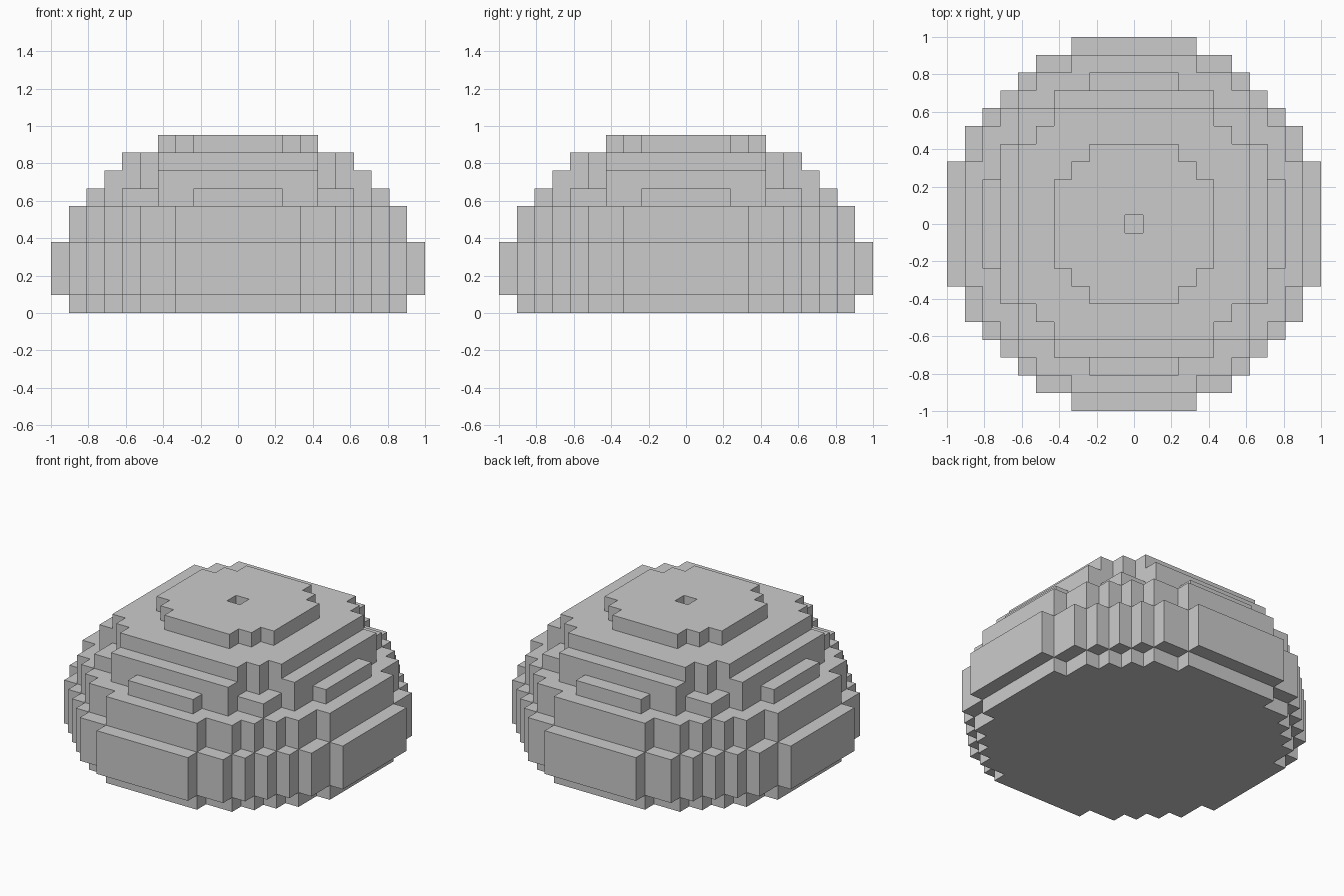
import bpy, bmesh

if "Cube" in bpy.data.objects:
    bpy.data.objects.remove(bpy.data.objects["Cube"])

U = 2 / 21  # edge of one cube

def stepped_outline(steps):
    """Full outline from quarter steps (half-width, half-depth) in cubes."""
    quarter = []
    for i, (a, b) in enumerate(steps):
        quarter.append((a + 0.5, b + 0.5))
        if i + 1 < len(steps):
            quarter.append((a + 0.5, steps[i + 1][1] + 0.5))
    pts = []
    for sx, sy, flip in ((1, 1, 1), (1, -1, -1), (-1, -1, 1), (-1, 1, -1)):
        pts += [(x * sx * U, y * sy * U) for x, y in quarter[::flip]]
    return pts

def tier(name, steps, z0, z1):
    bm = bmesh.new()
    face = bm.faces.new([bm.verts.new((x, y, z0 * U)) for x, y in stepped_outline(steps)])
    ext = bmesh.ops.extrude_face_region(bm, geom=[face], use_keep_orig=True)
    top = [v for v in ext["geom"] if isinstance(v, bmesh.types.BMVert)]
    bmesh.ops.translate(bm, verts=top, vec=(0, 0, (z1 - z0) * U))
    bmesh.ops.recalc_face_normals(bm, faces=bm.faces)
    mesh = bpy.data.meshes.new(name)
    bm.to_mesh(mesh)
    bm.free()
    ob = bpy.data.objects.new(name, mesh)
    bpy.context.collection.objects.link(ob)
    return ob

# Stacked tiers of the dome
ROUND_19 = [(3, 9), (5, 8), (6, 7), (7, 6), (8, 5), (9, 3)]
ROUND_21 = [(3, 10), (5, 9), (6, 8), (7, 7), (8, 6), (9, 5), (10, 3)]
tier("base_tier", ROUND_19, 0, 1)
tier("wide_band", ROUND_21, 1, 4)
tier("shoulder_tier", ROUND_19, 4, 6)
tier("lower_step", [(2, 8), (4, 7), (6, 6), (7, 4), (8, 2)], 6, 7)
tier("middle_step", [(4, 7), (5, 5), (7, 4)], 7, 8)
tier("upper_step", [(4, 6), (5, 5), (6, 4)], 8, 9)
cap = tier("top_cap", [(2, 4), (3, 3), (4, 2)], 9, 10)

# Square hole in the centre of the cap
cutter = tier("hole_cutter", [(0, 0)], 8.5, 10.5)
cutter.hide_render = True
cutter.hide_viewport = True
cut = cap.modifiers.new("hole", "BOOLEAN")
cut.operation = "DIFFERENCE"
cut.solver = "EXACT"
cut.object = cutter
